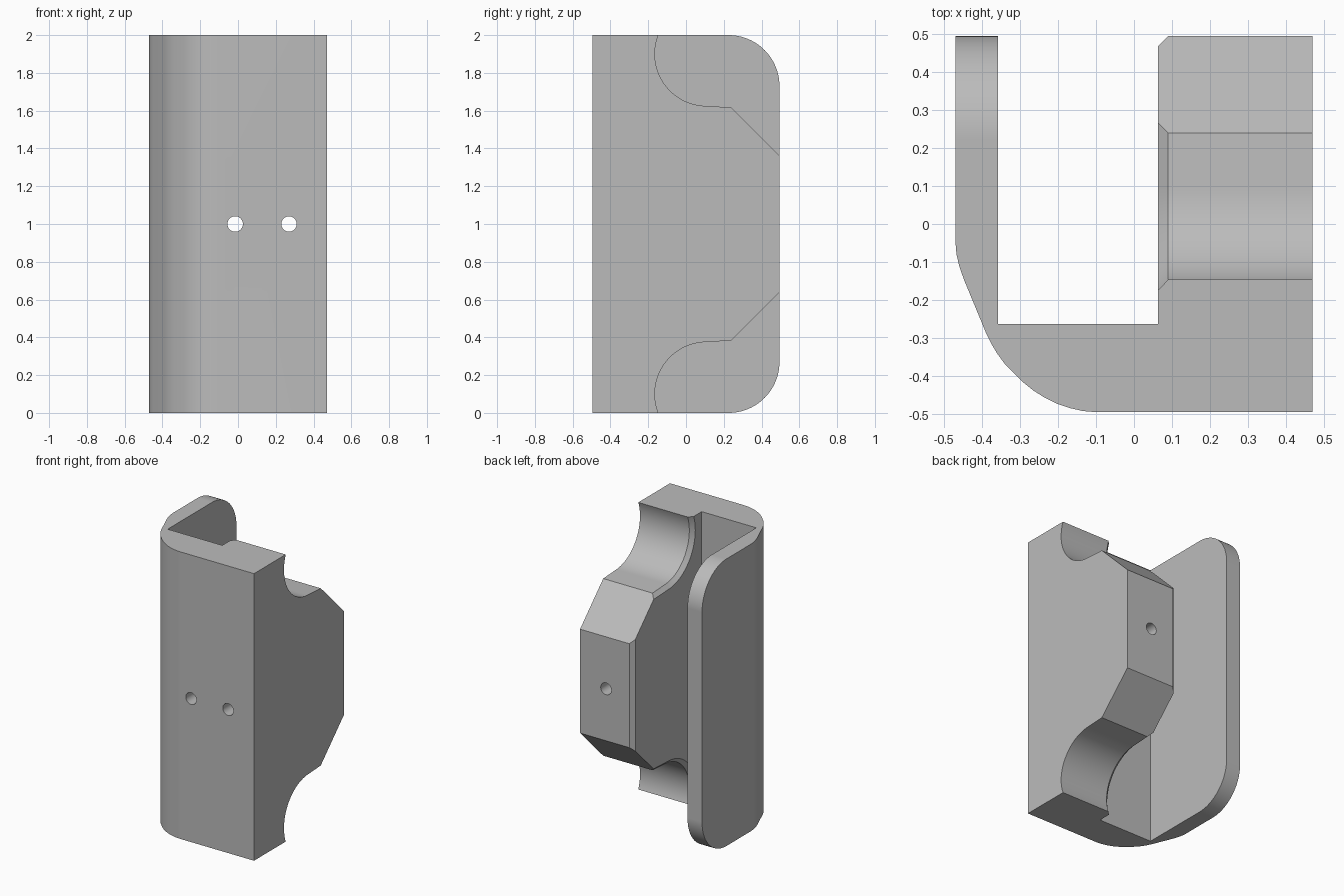
import bpy, bmesh
from math import sin, cos, radians

cube = bpy.data.objects.get("Cube")
if cube:
    bpy.data.objects.remove(cube, do_unlink=True)

grey = bpy.data.materials.new("plain grey")
grey.use_nodes = True
grey.diffuse_color = (0.5, 0.5, 0.5, 1)
grey.node_tree.nodes["Principled BSDF"].inputs["Base Color"].default_value = (0.5, 0.5, 0.5, 1)

HALF_X, HALF_Y, HEIGHT = 0.47, 0.495, 2.0


def loft(name, sections):
    """Solid through matching loops of 3D points."""
    bm = bmesh.new()
    rings = [[bm.verts.new(p) for p in s] for s in sections]
    for a, b in zip(rings, rings[1:]):
        for i in range(len(a)):
            j = (i + 1) % len(a)
            bm.faces.new((a[i], a[j], b[j], b[i]))
    bm.faces.new(rings[0])
    bm.faces.new(rings[-1])
    bmesh.ops.recalc_face_normals(bm, faces=bm.faces)
    mesh = bpy.data.meshes.new(name)
    bm.to_mesh(mesh)
    bm.free()
    obj = bpy.data.objects.new(name, mesh)
    bpy.context.collection.objects.link(obj)
    mesh.materials.append(grey)
    return obj


def arc(cy, cz, r, start, end, steps):
    angles = [radians(start + (end - start) * i / steps) for i in range(steps + 1)]
    return [(cy + r * cos(a), cz + r * sin(a)) for a in angles]


def place(x, loop, flip):
    return [(x, y, HEIGHT - z if flip else z) for y, z in loop]


# U-shaped body: thin left wall, front wall and thick block
outline = [(HALF_X, -HALF_Y), (-0.1, -HALF_Y), (-0.135, -0.492), (-0.17, -0.484),
           (-0.205, -0.472), (-0.235, -0.457), (-0.265, -0.438), (-0.295, -0.414),
           (-0.34, -0.368), (-0.36, -0.341), (-0.375, -0.316), (-0.388, -0.29),
           (-0.448, -0.145), (-0.46, -0.11), (-0.467, -0.08), (-HALF_X, -0.045),
           (-HALF_X, HALF_Y), (-0.358, HALF_Y), (-0.358, -0.263), (0.063, -0.263),
           (0.063, 0.468), (0.09, HALF_Y), (HALF_X, HALF_Y)]
body = loft("bracket_body", [[(x, y, z) for x, y in outline] for z in (0, HEIGHT)])


def notch_loop(d):
    """Curved notch and slope; d widens the curve for the inner chamfer."""
    curve = arc(0.11, 1.9, 0.275 + d, 150, 268, 30)
    return [(-0.13 - d, 2.1)] + curve + [(0.24 + d, 1.617 - d), (0.6, 1.257), (0.6, 2.1)]


cutters = []
for flip in (False, True):
    # Curved notch in the block, with chamfered inner rim
    cutters.append(loft("notch_cutter", [place(x, notch_loop(d), flip)
                                         for x, d in ((0.6, 0), (0.09, 0), (0.05, 0.04))]))
    # Rounded back corner of the thin wall
    corner = arc(0.225, 1.73, 0.27, 90, 0, 24) + [(0.6, 1.73), (0.6, 2.1), (0.225, 2.1)]
    cutters.append(loft("corner_cutter", [place(x, corner, flip) for x in (-0.6, -0.2)]))

# Screw holes running front to back
for hx in (-0.015, 0.27):
    ring = arc(hx, 1.0, 0.041, 0, 348.75, 31)
    cutters.append(loft("hole_cutter", [[(x, y, z) for x, z in ring] for y in (-0.6, 0.6)]))

bpy.ops.object.select_all(action='DESELECT')
bpy.context.view_layer.objects.active = body
body.select_set(True)
for cutter in cutters:
    cutter.hide_render = True
    mod = body.modifiers.new("cut", 'BOOLEAN')
    mod.operation, mod.solver, mod.object = 'DIFFERENCE', 'EXACT', cutter
    bpy.ops.object.modifier_apply(modifier=mod.name)
for cutter in cutters:
    bpy.data.objects.remove(cutter, do_unlink=True)

# Smooth curves, crisp edges, flat large faces
bpy.ops.object.shade_smooth_by_angle(angle=radians(25))
weighted = body.modifiers.new("flat_normals", 'WEIGHTED_NORMAL')
weighted.keep_sharp = True
